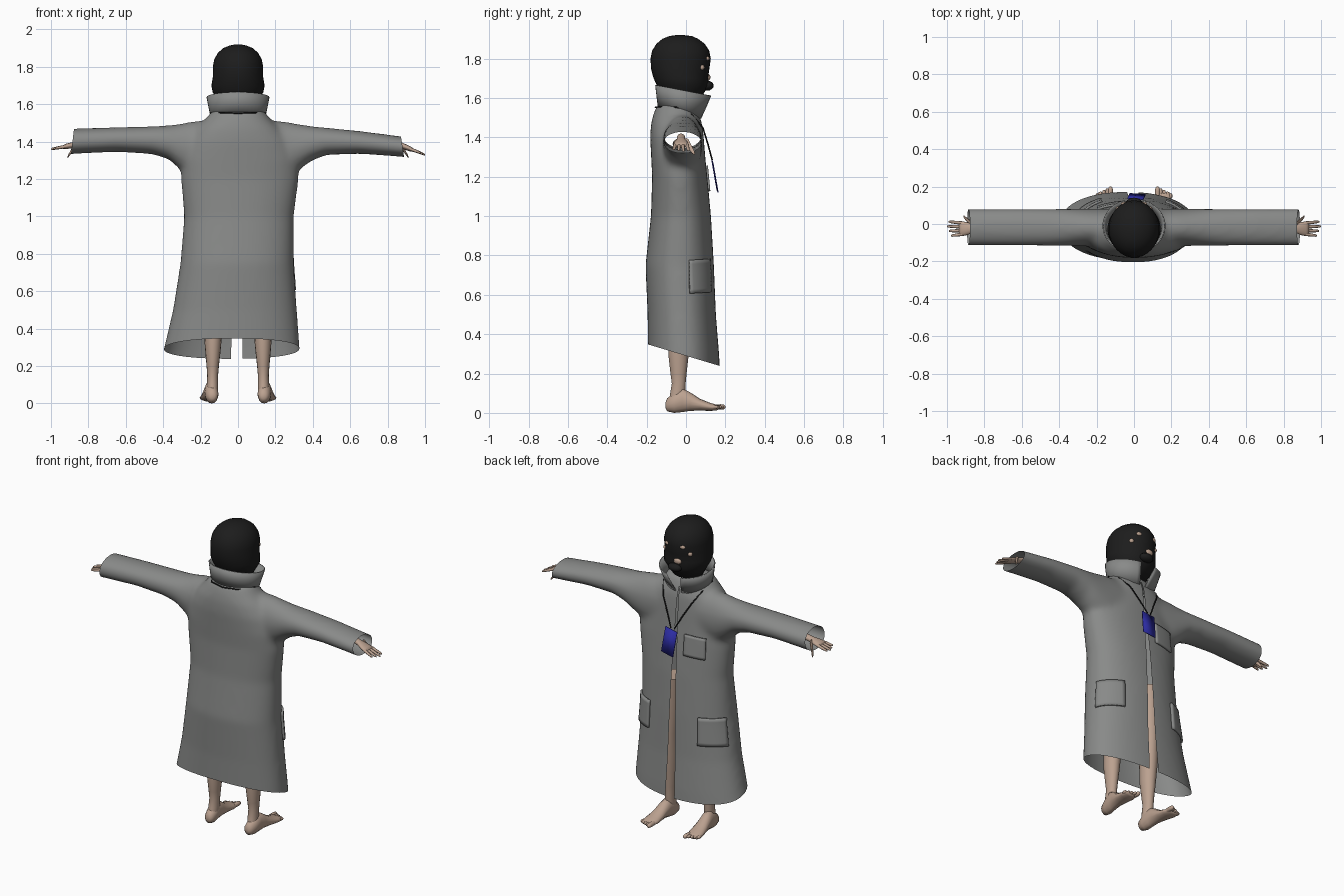
import bpy, bmesh, math
from mathutils import Vector as V
from mathutils.bvhtree import BVHTree

cube = bpy.data.objects.get("Cube")
if cube:
    bpy.data.objects.remove(cube)


def material(name, rgb):
    m = bpy.data.materials.new(name)
    m.use_nodes = True
    m.diffuse_color = (*rgb, 1)
    m.node_tree.nodes["Principled BSDF"].inputs["Base Color"].default_value = (*rgb, 1)
    return m


GREY = material("coat grey", (0.25, 0.255, 0.25))
BLACK = material("hair black", (0.012, 0.012, 0.012))
SKIN = material("skin", (0.5, 0.36, 0.28))
BLUE = material("badge blue", (0.025, 0.025, 0.36))
X, Y, Z = V((1, 0, 0)), V((0, 1, 0)), V((0, 0, 1))


def finish(name, bm, mat, angle=50):
    bmesh.ops.recalc_face_normals(bm, faces=bm.faces)
    me = bpy.data.meshes.new(name)
    bm.to_mesh(me)
    bm.free()
    me.materials.append(mat)
    ob = bpy.data.objects.new(name, me)
    bpy.context.collection.objects.link(ob)
    bpy.ops.object.select_all(action='DESELECT')
    ob.select_set(True)
    bpy.context.view_layer.objects.active = ob
    bpy.ops.object.shade_smooth_by_angle(angle=math.radians(angle))
    return ob


def ellipse(c, u, v, n=16, power=2.0):
    pts = []
    for i in range(n):
        a = math.tau * i / n
        co, si = math.cos(a), math.sin(a)
        e = 2 / power
        pts.append(V(c) + u * math.copysign(abs(co) ** e, co) + v * math.copysign(abs(si) ** e, si))
    return pts


def tube(bm, rings):
    """Closed loft through rings of points."""
    loops = [[bm.verts.new(p) for p in r] for r in rings]
    n = len(loops[0])
    for a, b in zip(loops, loops[1:]):
        for i in range(n):
            bm.faces.new((a[i], a[(i + 1) % n], b[(i + 1) % n], b[i]))
    bm.faces.new(loops[0])
    bm.faces.new(loops[-1])


def solidify(ob, thickness):
    mod = ob.modifiers.new("thickness", 'SOLIDIFY')
    mod.thickness = thickness
    mod.offset = 0


# Coat: body and sleeves merged into one smooth volume, then cut open
bm = bmesh.new()
body = [(0.12, -.44, .335, -.19, .178), (0.30, -.395, .33, -.193, .168),
        (0.5, -.348, .315, -.195, .152), (0.75, -.308, .298, -.206, .142),
        (1.0, -.288, .298, -.178, .127), (1.2, -.305, .325, -.172, .108),
        (1.3, -.30, .32, -.177, .098), (1.4, -.27, .28, -.182, .09),
        (1.47, -.225, .225, -.178, .082), (1.52, -.175, .175, -.165, .065),
        (1.57, -.135, .135, -.145, .04)]
tube(bm, [ellipse(((a + b) / 2, (c + d) / 2, z), X * (b - a) / 2, Y * (d - c) / 2, 48, 2.2)
          for z, a, b, c, d in body])
sleeve_right = [(.1, 1.2, 1.515), (.24, 1.2, 1.51), (.31, 1.25, 1.495), (.37, 1.305, 1.487),
                (.46, 1.333, 1.482), (.65, 1.345, 1.477), (.96, 1.33, 1.467)]
sleeve_left = [(.1, 1.2, 1.515), (.24, 1.2, 1.51), (.33, 1.25, 1.493), (.39, 1.295, 1.483),
               (.47, 1.328, 1.475), (.65, 1.335, 1.457), (.96, 1.312, 1.417)]
for s, prof in ((-1, sleeve_right), (1, sleeve_left)):
    tube(bm, [ellipse((s * x, -.018, (lo + hi) / 2), Y * .1, Z * (hi - lo) / 2, 32)
              for x, lo, hi in prof])
draft = finish("coat_draft", bm, GREY)
mod = draft.modifiers.new("merge", 'REMESH')
mod.mode = 'VOXEL'
mod.voxel_size = 0.015
mod = draft.modifiers.new("soften", 'SMOOTH')
mod.factor = 0.5
mod.iterations = 14
merged = bpy.data.meshes.new_from_object(draft.evaluated_get(bpy.context.evaluated_depsgraph_get()))
bpy.data.objects.remove(draft)
bm = bmesh.new()
bm.from_mesh(merged)
surface = BVHTree.FromBMesh(bm)


def cut(point, normal, front_only=False, clear=True):
    faces = [f for f in bm.faces if not front_only or (f.calc_center_median().y > 0 and abs(f.calc_center_median().x) < .2)]
    geom = faces + list({e for f in faces for e in f.edges}) + list({v for f in faces for v in f.verts})
    bmesh.ops.bisect_plane(bm, geom=geom, plane_co=point, plane_no=normal, clear_outer=clear)


cut((0, 0, .29), (0, -.3, -1))              # slanted hem
cut((-.885, 0, 1.4), (-1, 0, .12))          # cuffs
cut((.88, 0, 1.37), (1, 0, .15))
# Front opening widens towards the hem
top_z, drop = 1.5, 1.27
gap = lambda z, s: s * .003 + (-.035 if s < 0 else .022) * max(0, (top_z - z) / drop) ** 1
for s in (-1, 1):
    slope = (gap(top_z - drop, s) - gap(top_z, s)) / drop
    cut((gap(top_z, s), 0, top_z), (1, 0, slope), True, False)
opening = [f for f in bm.faces if f.calc_center_median().y > 0 and f.calc_center_median().z < top_z + .02
           and gap(f.calc_center_median().z, -1) < f.calc_center_median().x < gap(f.calc_center_median().z, 1)]
bmesh.ops.delete(bm, geom=opening, context='FACES')
coat = finish("coat", bm, GREY, 70)

# Collar: flared strip, open at the front
bm = bmesh.new()
rows = []
for t in (0, .5, 1):
    row = []
    for i in range(41):
        a = math.radians(172 - 10 * t) * (i / 20 - 1)
        f = (1 - math.cos(a)) / 2
        row.append(bm.verts.new(((.142 + .023 * t) * math.sin(a),
                                 -.14 - .013 * t + f * (.215 + .07 * t),
                                 1.555 + .11 * t - f * (.06 - .005 * t))))
    rows.append(row)
for a, b in zip(rows, rows[1:]):
    for i in range(40):
        bm.faces.new((a[i], a[i + 1], b[i + 1], b[i]))
solidify(finish("collar", bm, GREY, 70), .007)


# Patch pockets laid on the coat surface
def pocket(name, centre, across, w, h, n=8):
    bm = bmesh.new()
    across = V(across).normalized()
    grid = []
    for j in range(n + 1):
        row = []
        for i in range(n + 1):
            p = V(centre) + across * w * (i / n - .5) + Z * h * (j / n - .5)
            hit, normal, _, _ = surface.find_nearest(p)
            row.append(bm.verts.new(hit + normal * .006))
        grid.append(row)
    for j in range(n):
        for i in range(n):
            bm.faces.new((grid[j][i], grid[j][i + 1], grid[j + 1][i + 1], grid[j + 1][i]))
    solidify(finish(name, bm, GREY), .012)


pocket("left_hip_pocket", (.245, .08, .695), (1, -.8, -.05), .18, .17)
pocket("right_hip_pocket", (-.25, .09, .68), (-1, -.7, 0), .18, .17)
pocket("chest_pocket", (-.135, .12, 1.19), (-1, -.2, -.05), .14, .13)

# Badge and its neck cord
bm = bmesh.new()
lean = V((.012, .026, -.15))
side = V((-.085, .006, -.015))
start = V((.05, .131, 1.285))
bm.faces.new([bm.verts.new(p) for p in (start, start + side, start + side + lean, start + lean)])
solidify(finish("badge", bm, BLUE), .005)

curve = bpy.data.curves.new("cord", 'CURVE')
curve.dimensions = '3D'
curve.bevel_depth = .004
half = [(0, -.155, 1.552), (.09, -.135, 1.555), (.148, -.05, 1.553), (.135, .03, 1.515),
        (.1, .085, 1.45), (.055, .11, 1.37), (.012, .133, 1.285)]
path = [(-x, y, z) for x, y, z in reversed(half[1:])] + half
spline = curve.splines.new('POLY')
spline.points.add(len(path) - 1)
for p, c in zip(spline.points, path):
    p.co = (*c, 1)
curve.materials.append(BLACK)
bpy.context.collection.objects.link(bpy.data.objects.new("cord", curve))

# Head covering
bm = bmesh.new()
head = [(1.58, .09, -.10, .06), (1.63, .115, -.13, .095), (1.665, .136, -.148, .115),
        (1.70, .142, -.165, .112), (1.75, .134, -.178, .119), (1.80, .135, -.18, .126),
        (1.84, .127, -.172, .118), (1.875, .107, -.15, .095), (1.9, .078, -.12, .062),
        (1.914, .045, -.085, .03), (1.92, .012, -.045, -.02)]
tube(bm, [ellipse((0, (a + b) / 2, z), X * hx, Y * (b - a) / 2, 32) for z, hx, a, b in head])
finish("head_covering", bm, BLACK, 80)


def blob(name, mat, centre, size):
    bm = bmesh.new()
    bmesh.ops.create_uvsphere(bm, u_segments=14, v_segments=8, radius=1)
    for v in bm.verts:
        v.co = V(centre) + V(a * b for a, b in zip(v.co, size))
    finish(name, bm, mat, 80)


# Bits of face showing through
blob("chin", BLACK, (0, .108, 1.662), (.045, .033, .025))
blob("nose", SKIN, (-.02, .112, 1.705), (.026, .012, .018))
for s, word in ((-1, "right"), (1, "left")):
    blob(word + "_brow", SKIN, (s * .05, .107, 1.80), (.02, .012, .012))
    blob(word + "_cheek", SKIN, (s * .085, .08, 1.755), (.014, .014, .014))

# Hands, legs and feet
for s, word, fall in ((-1, "right", .025), (1, "left", .055)):
    bm = bmesh.new()
    drop_z = lambda x: 1.385 - fall * (x - .86) / .14
    palm = [(.82, .02, .018), (.865, .022, .017), (.89, .034, .016), (.92, .04, .014), (.935, .036, .01)]
    tube(bm, [ellipse((s * x, -.025, drop_z(x)), Y * hy, Z * hz) for x, hy, hz in palm])
    for k, tip in enumerate((.978, .99, 1.0, .992)):
        y0 = -.055 + .02 * k
        spread = (k - 1.5) * .005
        tube(bm, [ellipse((s * (.92 + (tip - .92) * t), y0 + spread * t, drop_z(.92 + (tip - .92) * t)),
                          Y * r, Z * r, 8) for t, r in ((0, .0095), (.5, .0085), (.9, .0065), (1, .003))])
    tube(bm, [ellipse((s * (.872 + .04 * t), .0 + .042 * t, 1.38 - .065 * t), Y * r, Z * r, 8)
              for t, r in ((0, .016), (.5, .011), (.9, .008), (1, .003))])
    finish(word + "_hand", bm, SKIN, 70)

    bm = bmesh.new()
    leg = [(.05, -.05, .028, .038), (.1, -.042, .03, .038), (.15, -.037, .029, .035), (.2, -.038, .033, .041),
           (.3, -.038, .043, .052), (.42, -.03, .05, .057), (.55, -.02, .05, .055), (.9, -.03, .075, .075)]
    tube(bm, [ellipse((s * (.137 - .01 * z), y, z), X * hx, Y * hy) for z, y, hx, hy in leg])
    out = lambda y: s * (.145 + .08 * y)
    foot = [(-.105, .025, .05, .012), (-.095, .008, .075, .027), (-.06, 0, .1, .036), (-.02, .004, .125, .036),
            (.02, .01, .105, .038), (.07, .012, .072, .043), (.12, .01, .052, .047), (.155, .012, .042, .043),
            (.168, .018, .036, .034)]
    tube(bm, [ellipse((out(y), y, (lo + hi) / 2), X * hx, Z * (hi - lo) / 2) for y, lo, hi, hx in foot])
    for k in range(5):
        r = .014 if k == 0 else .0095
        x = out(.16) + s * (-.032 + .0175 * k)
        tip = .2 - .009 * k
        tube(bm, [ellipse((x, .14 + (tip - .14) * t, .03), X * r * q, Z * r * q, 8)
                  for t, q in ((0, .9), (.6, 1), (.9, .8), (1, .3))])
    finish(word + "_leg", bm, SKIN, 70)
